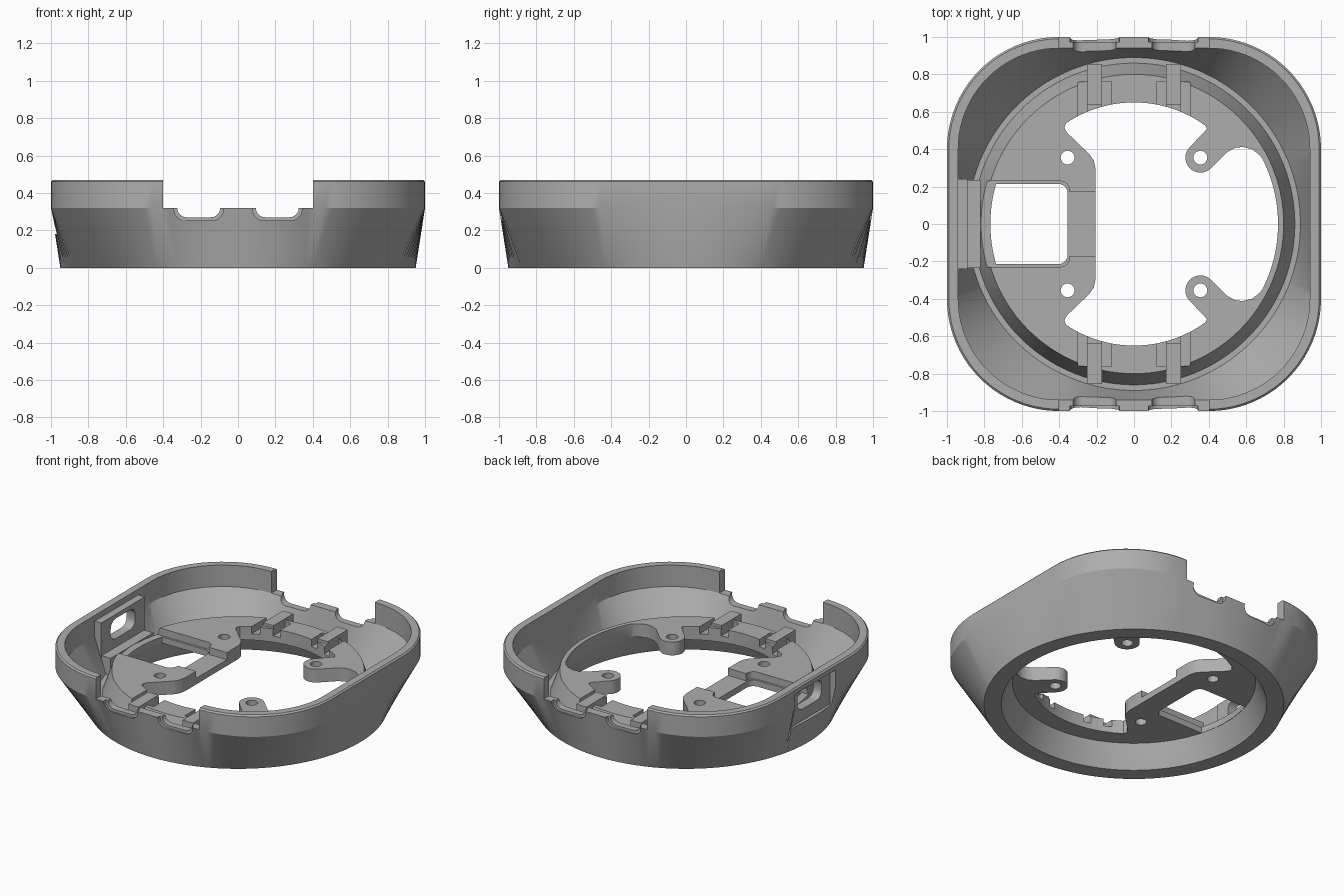
import bpy, bmesh, math
from mathutils import Vector

if "Cube" in bpy.data.objects:
    bpy.data.objects.remove(bpy.data.objects["Cube"])

N = 160
grey = bpy.data.materials.new("grey plastic")
grey.diffuse_color = (0.42, 0.42, 0.42, 1)
grey.use_nodes = True
grey.node_tree.nodes["Principled BSDF"].inputs["Base Color"].default_value = grey.diffuse_color


def make(name, bm):
    bmesh.ops.recalc_face_normals(bm, faces=bm.faces)
    me = bpy.data.meshes.new(name)
    bm.to_mesh(me)
    bm.free()
    ob = bpy.data.objects.new(name, me)
    bpy.context.collection.objects.link(ob)
    me.materials.append(grey)
    return ob


def prism(name, pts, lo, hi, axis="z"):
    """Extrude a 2D outline along an axis."""
    place = {"z": lambda a, b, c: (a, b, c),
             "y": lambda a, b, c: (a, c, b),
             "x": lambda a, b, c: (c, a, b)}[axis]
    bm = bmesh.new()
    rows = [[bm.verts.new(place(a, b, c)) for a, b in pts] for c in (lo, hi)]
    bm.faces.new(rows[0])
    bm.faces.new(rows[1])
    for i in range(len(pts)):
        j = (i + 1) % len(pts)
        bm.faces.new((rows[0][i], rows[0][j], rows[1][j], rows[1][i]))
    return make(name, bm)


def arc(cx, cy, r, a0, a1, n):
    return [(cx + r * math.cos(math.radians(a0 + (a1 - a0) * i / n)),
             cy + r * math.sin(math.radians(a0 + (a1 - a0) * i / n))) for i in range(n + 1)]


def rect(x0, x1, y0, y1, r=0.0):
    if r == 0:
        return [(x0, y0), (x1, y0), (x1, y1), (x0, y1)]
    return (arc(x1 - r, y1 - r, r, 0, 90, 6) + arc(x0 + r, y1 - r, r, 90, 180, 6)
            + arc(x0 + r, y0 + r, r, 180, 270, 6) + arc(x1 - r, y0 + r, r, 270, 360, 6))


def ring(half, corner, t):
    """Point of a rounded square in direction t (a circle when corner == half)."""
    c, s = abs(math.cos(t)), abs(math.sin(t))
    k = half - corner
    r = half / max(c, s)
    if min(c, s) * r > k:
        d = k * (c + s)
        r = d + math.sqrt(max(d * d - 2 * k * k + corner * corner, 0))
    return r * math.cos(t), r * math.sin(t)


# Housing: circular foot lofted to a rounded square rim, with a raised floor inside
sections = [(0.77, 0.77, 0.157), (0.80, 0.80, 0.085), (0.84, 0.84, 0), (0.95, 0.95, 0),
            (1.0, 0.60, 0.32), (1.0, 0.60, 0.46), (0.99, 0.59, 0.47),
            (0.94, 0.54, 0.47), (0.94, 0.54, 0.32), (0.89, 0.89, 0.08),
            (0.86, 0.86, 0.08), (0.80, 0.80, 0.25)]
bm = bmesh.new()
rows = [[bm.verts.new((*ring(h, c, 2 * math.pi * i / N), z)) for i in range(N)]
        for h, c, z in sections]
for a, b in zip(rows, rows[1:]):
    for i in range(N):
        j = (i + 1) % N
        bm.faces.new((a[i], a[j], b[j], b[i]))
bm.faces.new(rows[0])
bm.faces.new(rows[-1])
housing = make("housing", bm)


def combine(tool, op):
    mod = housing.modifiers.new(op, "BOOLEAN")
    mod.operation, mod.object, mod.solver = op, tool, "EXACT"
    bpy.context.view_layer.objects.active = housing
    bpy.ops.object.modifier_apply(modifier=mod.name)
    bpy.data.objects.remove(tool)


def cut(*args):
    combine(prism("cutter", *args), "DIFFERENCE")


def add(*args):
    combine(prism("addition", *args), "UNION")


# Port panel inside the left wall and the shelf below it
add(rect(-0.24, 0.24, 0.1, 0.43), -0.95, -0.89, "x")
add(rect(-0.92, -0.82, -0.235, 0.235), 0.075, 0.2)

# Large floor opening with screw arms, half outline mirrored
half = [(-0.205, 0.29), (-0.215, 0.34), (-0.24, 0.375), (-0.36, 0.49), (-0.373, 0.515)]
half += arc(0, 0, 0.65, 124, 54, 24)
half += [(0.39, 0.508)] + arc(0.355, 0.355, 0.08, 135, 315, 16)
half += [(0.50, 0.385), (0.54, 0.407), (0.58, 0.412), (0.63, 0.40), (0.665, 0.375)]
half += arc(0, 0, 0.77, 27, 1, 14)
cut(half + [(x, -y) for x, y in reversed(half)], 0.1, 0.4)

# Screw holes
for x in (-0.355, 0.355):
    for y in (-0.355, 0.355):
        cut(arc(x, y, 0.037, 0, 345, 23), 0.1, 0.4)

# Connector pocket, its through opening and the lowered bridge
cut(rect(-0.885, -0.345, -0.23, 0.23, 0.05), 0.2, 0.35)
edge = math.degrees(math.asin(0.215 / 0.768))
cut(arc(0, 0, 0.768, 180 - edge, 180 + edge, 12)
    + arc(-0.405, -0.165, 0.05, 270, 360, 6) + arc(-0.405, 0.165, 0.05, 0, 90, 6), 0.1, 0.4)
cut(rect(-0.37, -0.19, -0.17, 0.17), 0.2, 0.35)

# Outer recess and rounded port through the left wall
cut(rect(-0.225, 0.225, 0.18, 0.43), -1.2, -0.955, "x")
cut(rect(-0.135, 0.135, 0.26, 0.40, 0.055), -1.2, -0.85, "x")

for s in (-1, 1):
    def span(a, b):
        return sorted((s * a, s * b))
    # Rim gap with two softened scallops
    cut(rect(-0.4, 0.4, 0.32, 0.6), *span(0.9, 1.1), "y")
    for cx in (-0.21, 0.21):
        cut(rect(cx - 0.115, cx + 0.115, 0.27, 0.5, 0.05), *span(0.88, 1.1), "y")
        cut(rect(cx - 0.132, cx + 0.132, 0.252, 0.5, 0.06), *span(0.972, 1.1), "y")
        # Clip slots either side of a raised clip bar
        for a, b in ((-0.09, -0.04), (0.04, 0.09)):
            cut(rect(cx + a, cx + b, *span(0.55, 0.76)), 0.2, 0.4)
        add(rect(cx - 0.04, cx + 0.04, *span(0.635, 0.855)), 0.16, 0.27)

bpy.ops.object.select_all(action="DESELECT")
housing.select_set(True)
bpy.context.view_layer.objects.active = housing
bpy.ops.object.shade_smooth_by_angle(angle=math.radians(25))
